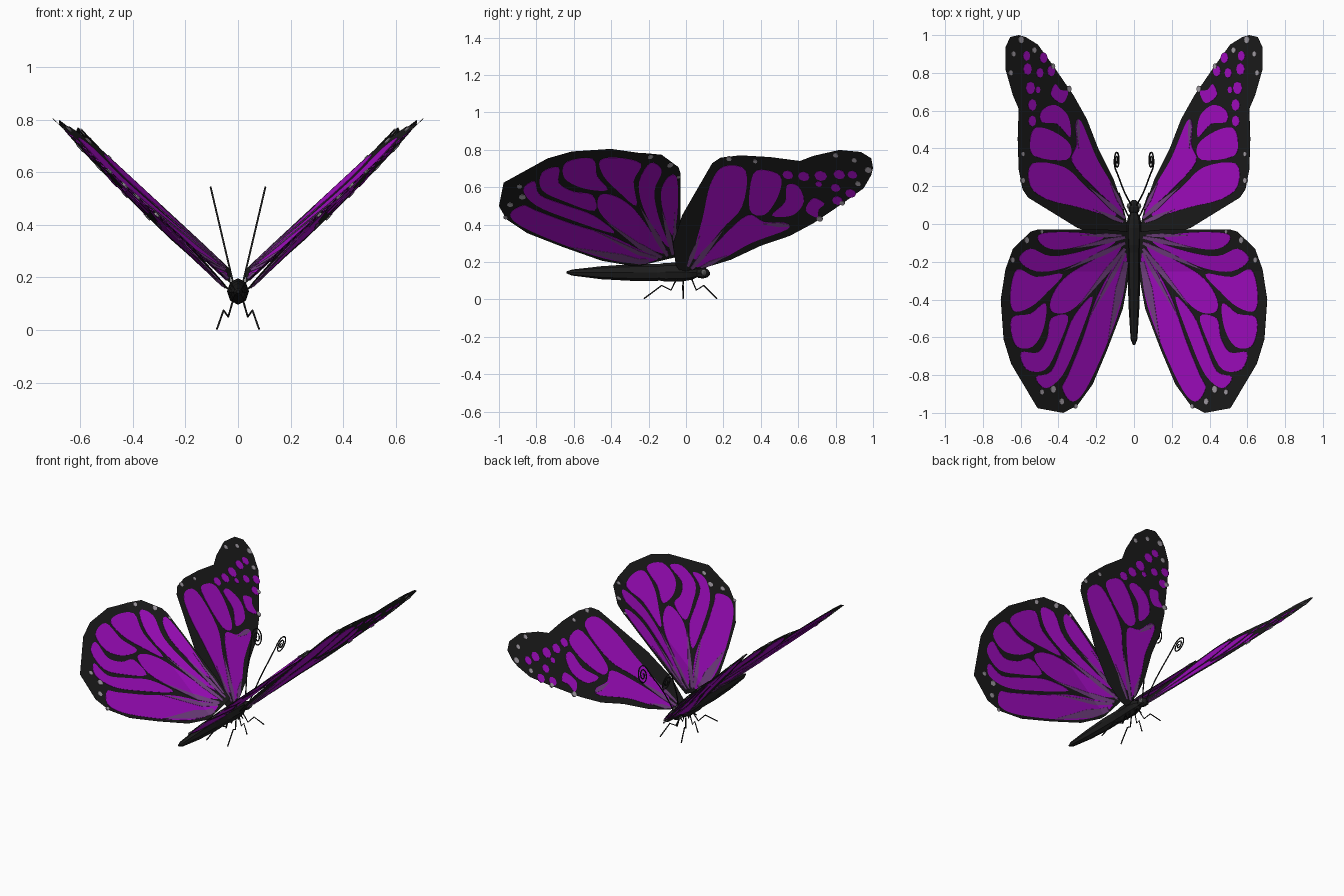
import bpy, bmesh, math
from mathutils import Vector

if "Cube" in bpy.data.objects:
    bpy.data.objects.remove(bpy.data.objects["Cube"])


def material(name, rgb):
    m = bpy.data.materials.new(name)
    m.diffuse_color = (*rgb, 1)
    m.use_nodes = True
    m.node_tree.nodes["Principled BSDF"].inputs["Base Color"].default_value = m.diffuse_color
    return m


BLACK = material("black", (0.012, 0.012, 0.012))
PURPLE = material("purple", (0.39, 0.004, 0.58))
MAUVE = material("dusty mauve", (0.2, 0.06, 0.26))
GREY = material("pale grey", (0.40, 0.37, 0.41))
EYE = material("eye grey", (0.13, 0.13, 0.13))


# ---- wing surfaces: height above each (x, y) ----
def fore_z(x, y):
    return 0.18 + 0.925 * (x - 0.03) - 0.04 + 0.22 * (2.1 * x - y) / 2.33


def hind_z(x, y):
    return 0.18 + 0.925 * (x - 0.03) + max(0, 0.06 + 0.24 * y)


def smooth_loop(pts, steps=4):
    """Closed Catmull-Rom curve through the points."""
    p = [Vector(q) for q in pts]
    n, out = len(p), []
    for i in range(n):
        a, b, c, d = p[i - 1], p[i], p[(i + 1) % n], p[(i + 2) % n]
        for s in range(steps):
            t = s / steps
            out.append(0.5 * (2 * b + (c - a) * t + (2 * a - 5 * b + 4 * c - d) * t * t
                              + (3 * b - a - 3 * c + d) * t ** 3))
    return out


def spot(x, y, r):
    return [(x + 0.85 * r * math.cos(k * math.tau / 8),
             y + 1.2 * r * math.sin(k * math.tau / 8)) for k in range(8)]


def streak(x1, y1, x2, y2, w):
    a, b = Vector((x1, y1)), Vector((x2, y2))
    d = (b - a).normalized()
    n = Vector((-d.y, d.x)) * w
    return [a - n * 0.5, a.lerp(b, 0.35) - n, b, a.lerp(b, 0.35) + n, a + n * 0.5]


def sheet(name, loops, height, thick, mat):
    """Thin mirrored plates laid on a wing surface."""
    bm = bmesh.new()
    for loop in loops:
        bm.faces.new([bm.verts.new((q[0], q[1], 0)) for q in loop])
    bmesh.ops.recalc_face_normals(bm, faces=bm.faces)
    for f in bm.faces:
        f.normal_update()
        if f.normal.z < 0:
            f.normal_flip()
    bmesh.ops.triangulate(bm, faces=bm.faces[:])
    # fold line of the hind wing
    bmesh.ops.bisect_plane(bm, geom=bm.verts[:] + bm.edges[:] + bm.faces[:],
                           plane_co=(0, -0.25, 0), plane_no=(0, 1, 0))
    for v in bm.verts:
        v.co.z = height(v.co.x, v.co.y)
    me = bpy.data.meshes.new(name)
    bm.to_mesh(me)
    bm.free()
    me.materials.append(mat)
    ob = bpy.data.objects.new(name, me)
    bpy.context.collection.objects.link(ob)
    s = ob.modifiers.new("thickness", 'SOLIDIFY')
    s.thickness, s.offset = thick, 0
    m = ob.modifiers.new("mirror", 'MIRROR')
    m.use_mirror_merge = False
    return ob


# ---- fore wings ----
fore_outline = [(.03, -.03), (.06, .1), (.11, .24), (.19, .4), (.25, .555), (.32, .68), (.43, .84),
                (.51, .95), (.575, .99), (.61, 1.0), (.655, .99), (.68, .935), (.68, .82), (.64, .68),
                (.61, .61), (.615, .45), (.61, .29), (.59, .185), (.56, .14), (.43, .06),
                (.3, -.02), (.16, -.07), (.06, -.055)]
fore_cells = [
    [(.54, .32), (.55, .2), (.46, .13), (.3, .09), (.12, .04), (.11, .075), (.25, .19), (.37, .3)],
    [(.06, .06), (.12, .21), (.2, .35), (.28, .54), (.31, .53), (.305, .42), (.33, .33), (.22, .2), (.1, .09)],
    [(.36, .34), (.53, .36), (.55, .45), (.52, .51), (.43, .49), (.34, .42)],
    [(.34, .46), (.41, .53), (.49, .54), (.49, .6), (.42, .63), (.35, .57)],
    [(.35, .7), (.38, .64), (.44, .68), (.42, .74), (.39, .71)],
]
fore_spots = [(.55, .72, .028), (.54, .63, .026), (.54, .545, .024), (.565, .82, .026), (.57, .89, .022),
              (.5, .8, .022), (.48, .88, .024), (.51, .71, .015), (.44, .81, .024)]
fore_grey = [(.6, .975, .016), (.43, .835, .012), (.345, .715, .014), (.655, .8, .012), (.53, .92, .013),
             (.59, .37, .01), (.59, .23, .012), (.64, .9, .012)]
sheet("fore_wings", [fore_outline], fore_z, 0.002, BLACK)
sheet("fore_wing_cells", [smooth_loop(c) for c in fore_cells] + [spot(*s) for s in fore_spots],
      fore_z, 0.0055, PURPLE)
sheet("fore_wing_streaks", [streak(.05, .03, .25, .2, .014), streak(.06, .01, .22, .08, .012),
                            streak(.06, .08, .13, .22, .01), streak(.3, .55, .295, .4, .01)],
      fore_z, 0.009, MAUVE)
sheet("fore_wing_margin_spots", [spot(*s) for s in fore_grey], fore_z, 0.009, GREY)

# ---- hind wings ----
hind_outline = [(.03, -.04), (.14, -.03), (.51, -.03), (.545, -.04), (.64, -.13), (.68, -.24),
                (.705, -.4), (.69, -.61), (.65, -.74), (.51, -.975), (.375, -1.0), (.3, -.96),
                (.22, -.85), (.14, -.66), (.06, -.45), (.03, -.29)]
hind_cells = [
    [(.16, -.07), (.3, -.045), (.49, -.05), (.5, -.1), (.42, -.135), (.28, -.115)],
    [(.1, -.09), (.28, -.145), (.44, -.17), (.55, -.13), (.61, -.19), (.52, -.25), (.38, -.235), (.2, -.16)],
    [(.38, -.265), (.52, -.28), (.62, -.24), (.655, -.36), (.64, -.46), (.55, -.44), (.46, -.36)],
    [(.06, -.1), (.2, -.18), (.35, -.27), (.43, -.37), (.44, -.46), (.34, -.46), (.2, -.32)],
    [(.47, -.42), (.55, -.475), (.65, -.5), (.63, -.64), (.54, -.65), (.48, -.55)],
    [(.35, -.49), (.44, -.5), (.46, -.6), (.51, -.68), (.6, -.68), (.57, -.77), (.47, -.77), (.4, -.64)],
    [(.22, -.385), (.32, -.49), (.38, -.64), (.44, -.78), (.52, -.81), (.47, -.87), (.38, -.8), (.3, -.62)],
    [(.055, -.15), (.19, -.37), (.27, -.6), (.35, -.8), (.38, -.87), (.33, -.94), (.26, -.88),
     (.16, -.67), (.075, -.44), (.045, -.27)],
]
hind_grey = [(.43, -.875, .016), (.385, -.94, .014), (.49, -.89, .012), (.57, -.085, .014),
             (.645, -.19, .012), (.31, -.965, .01), (.49, -.04, .008)]
sheet("hind_wings", [hind_outline], hind_z, 0.002, BLACK)
sheet("hind_wing_cells", [smooth_loop(c) for c in hind_cells], hind_z, 0.0055, PURPLE)
sheet("hind_wing_streaks", [streak(.05, -.07, .33, -.13, .013), streak(.05, -.1, .38, -.25, .014),
                            streak(.05, -.13, .3, -.44, .014), streak(.045, -.2, .14, -.62, .022),
                            streak(.07, -.06, .3, -.06, .01), streak(.05, -.15, .24, -.5, .012)],
      hind_z, 0.009, MAUVE)
sheet("hind_wing_margin_spots", [spot(*s) for s in hind_grey], hind_z, 0.009, GREY)


# ---- body: low-poly lathe along y ----
def lathe_y(name, profile, sides, mat):
    bm = bmesh.new()
    rings = [[bm.verts.new((rx * math.cos(k * math.tau / sides), y, z + rz * math.sin(k * math.tau / sides)))
              for k in range(sides)] for y, z, rx, rz in profile]
    for a, b in zip(rings, rings[1:]):
        for k in range(sides):
            j = (k + 1) % sides
            bm.faces.new((a[k], a[j], b[j], b[k]))
    bm.faces.new(rings[0])
    bm.faces.new(rings[-1])
    bmesh.ops.recalc_face_normals(bm, faces=bm.faces)
    me = bpy.data.meshes.new(name)
    bm.to_mesh(me)
    bm.free()
    me.materials.append(mat)
    ob = bpy.data.objects.new(name, me)
    bpy.context.collection.objects.link(ob)


lathe_y("abdomen", [(-.64, .145, .006, .005), (-.61, .144, .018, .016), (-.45, .143, .028, .035),
                    (-.28, .144, .034, .045), (-.15, .145, .032, .045)], 8, BLACK)
lathe_y("thorax", [(-.17, .145, .03, .04), (-.11, .146, .038, .05), (-.02, .147, .042, .05),
                   (.03, .145, .034, .04), (.07, .142, .015, .018)], 8, BLACK)
lathe_y("head", [(.05, .142, .012, .014), (.065, .142, .027, .026), (.09, .142, .031, .03),
                 (.115, .14, .022, .022), (.127, .139, .008, .008)], 8, BLACK)


# ---- eyes, antennae and legs ----
def tube(name, pts, r):
    cu = bpy.data.curves.new(name, 'CURVE')
    cu.dimensions = '3D'
    cu.bevel_depth, cu.bevel_resolution, cu.use_fill_caps = r, 1, True
    sp = cu.splines.new('POLY')
    sp.points.add(len(pts) - 1)
    for p, q in zip(sp.points, pts):
        p.co = (*q, 1)
    cu.materials.append(BLACK)
    bpy.context.collection.objects.link(bpy.data.objects.new(name, cu))


# antenna path in y, z: a rising stem that ends in an inward curl
stem = [(.1, .16), (.125, .22), (.16, .3), (.2, .37), (.245, .44), (.275, .49)]
curl = []
for i in range(37):
    t = i / 36
    a, r = math.radians(155 - 780 * t), 0.055 * (1 - t) + 0.008
    curl.append((.335 + 0.85 * r * math.cos(a), .485 + r * math.sin(a)))
antenna = [(.014 + .235 * (z - .16), y, z) for y, z in stem + curl]

leg_x = (.02, .037, .055, .08)
leg_z = (.11, .05, .075, .004)
legs = {"front_leg": (.03, .055, .095, .165), "middle_leg": (-.015, -.017, -.016, -.016),
        "rear_leg": (-.05, -.08, -.13, -.225)}

for side, s in (("right", 1), ("left", -1)):
    tube(f"{side}_antenna", [(s * x, y, z) for x, y, z in antenna], 0.004)
    for leg, ys in legs.items():
        tube(f"{side}_{leg}", [(s * x, y, z) for x, y, z in zip(leg_x, ys, leg_z)], 0.004)
    bpy.ops.mesh.primitive_uv_sphere_add(segments=8, ring_count=6, radius=0.017, location=(s * .022, .095, .144))
    bpy.context.object.name = f"{side}_eye"
    bpy.context.object.data.materials.append(EYE)
